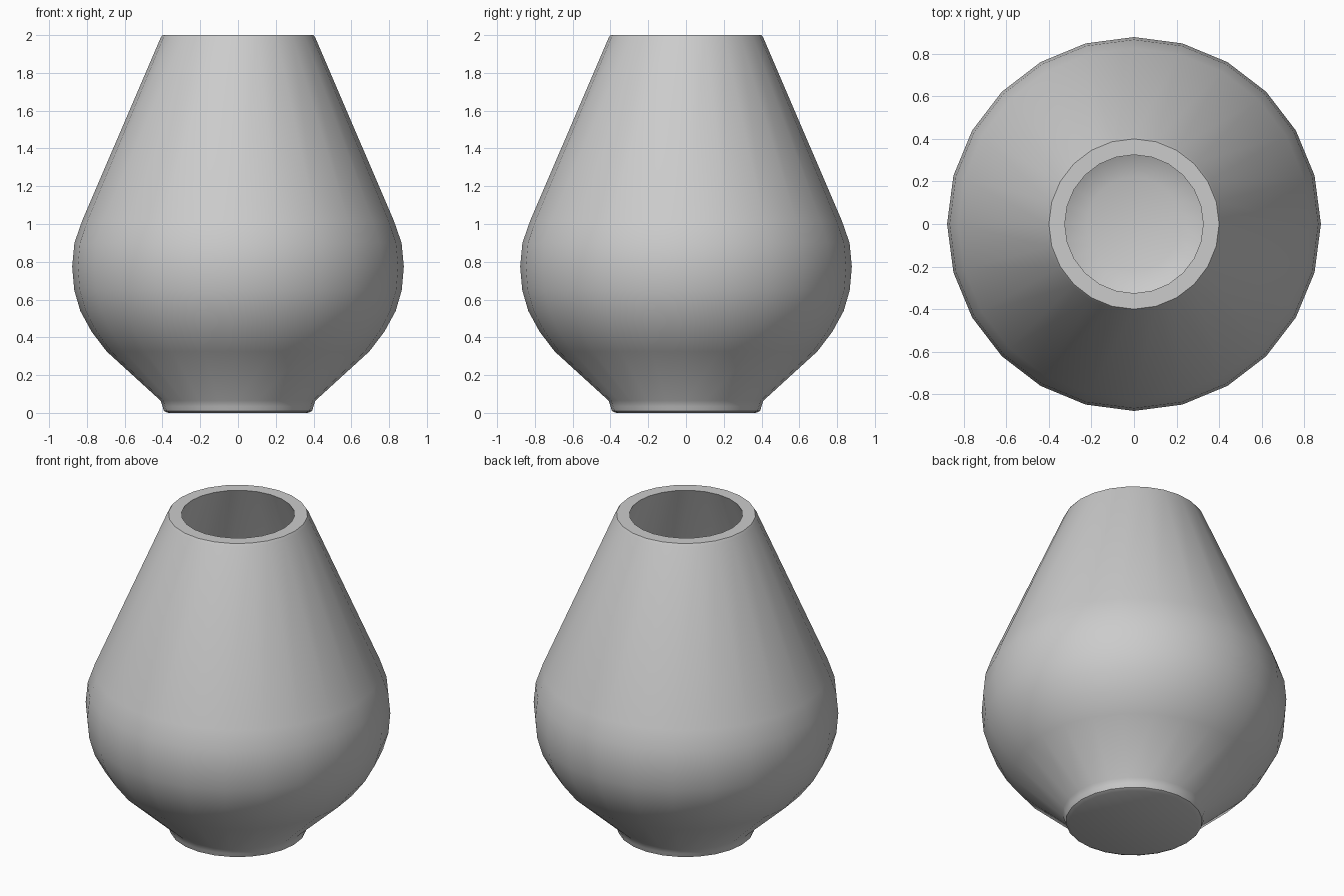
import bpy, bmesh, math

if "Cube" in bpy.data.objects:
    bpy.data.objects.remove(bpy.data.objects["Cube"])

SIDES = 24

# Closed wall profile (radius, height): outside going up, over the rim, inside going down
outer = [(0.37, 0.0), (0.392, 0.01), (0.40, 0.035), (0.41, 0.065), (0.695, 0.325),
         (0.775, 0.43), (0.835, 0.54), (0.867, 0.65), (0.878, 0.775),
         (0.866, 0.90), (0.826, 1.015), (0.41, 1.985), (0.40, 2.0)]
inner = [(0.325, 2.0), (0.75, 0.99), (0.786, 0.88), (0.798, 0.775), (0.787, 0.665),
         (0.76, 0.57), (0.71, 0.48), (0.64, 0.385), (0.35, 0.125), (0.22, 0.085)]

bm = bmesh.new()


def ring(r, z):
    return [bm.verts.new((r * math.cos(2 * math.pi * i / SIDES),
                          r * math.sin(2 * math.pi * i / SIDES), z)) for i in range(SIDES)]


# Lathe the walls
rings = [ring(r, z) for r, z in outer + inner]
for a, b in zip(rings, rings[1:]):
    for i in range(SIDES):
        j = (i + 1) % SIDES
        bm.faces.new((a[i], a[j], b[j], b[i]))

# Underside and inner floor
bm.faces.new(rings[0][::-1])
centre = bm.verts.new((0, 0, 0.08))
for i in range(SIDES):
    bm.faces.new((rings[-1][i], rings[-1][(i + 1) % SIDES], centre))
bmesh.ops.recalc_face_normals(bm, faces=bm.faces)

mesh = bpy.data.meshes.new("vase")
bm.to_mesh(mesh)
bm.free()
vase = bpy.data.objects.new("vase", mesh)
bpy.context.collection.objects.link(vase)

# Smooth body with crisp rim and base
bpy.context.view_layer.objects.active = vase
vase.select_set(True)
bpy.ops.object.shade_smooth_by_angle(angle=math.radians(42))
